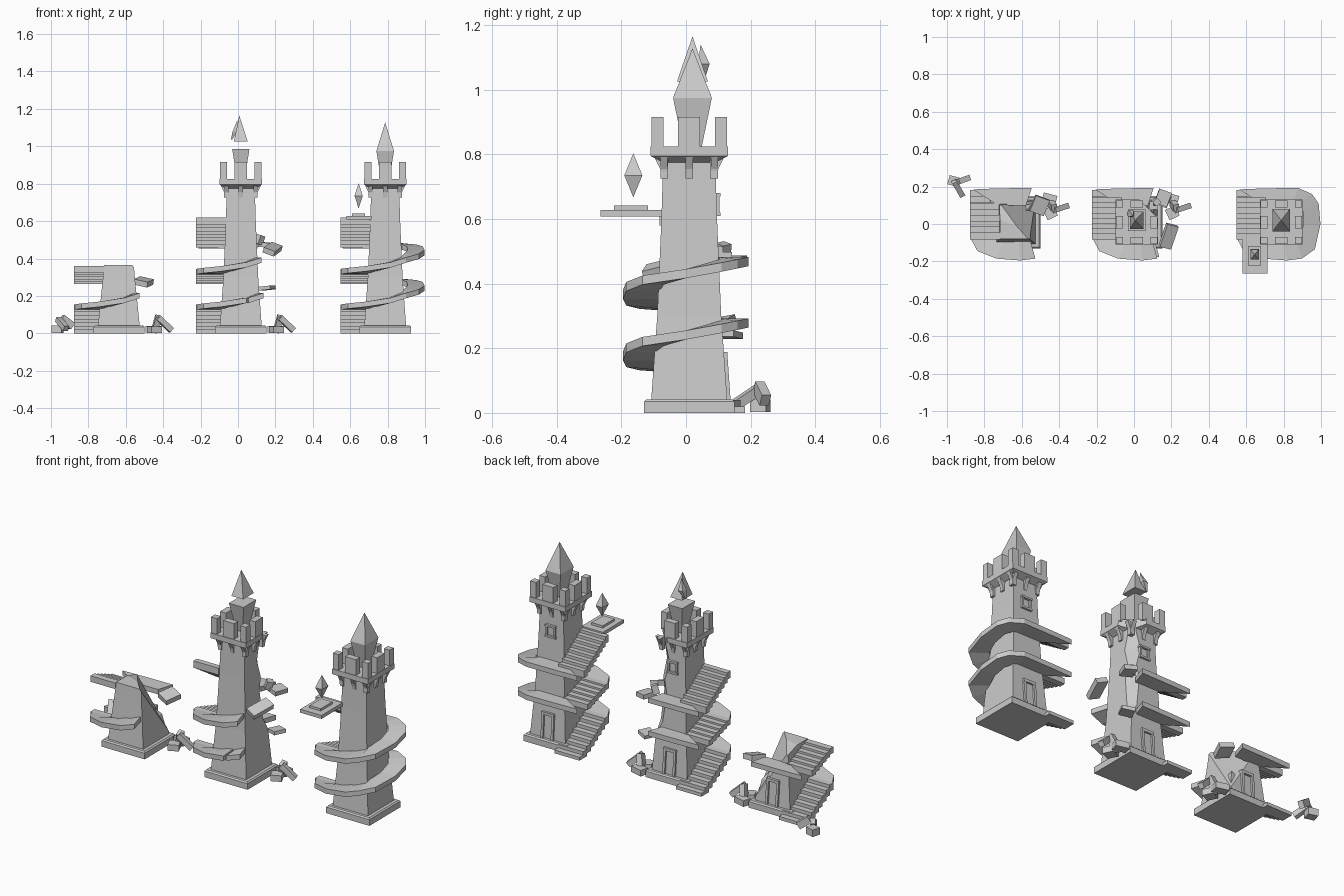
import bpy, bmesh
from math import radians
from mathutils import Vector, Matrix, Euler

if "Cube" in bpy.data.objects:
    bpy.data.objects.remove(bpy.data.objects["Cube"])

CY = 0.01


def finish(name, bm):
    bmesh.ops.recalc_face_normals(bm, faces=bm.faces)
    me = bpy.data.meshes.new(name)
    bm.to_mesh(me)
    bm.free()
    ob = bpy.data.objects.new(name, me)
    bpy.context.collection.objects.link(ob)
    return ob


def box(name, c, s, rot=(0, 0, 0)):
    bm = bmesh.new()
    m = Matrix.Translation(c) @ Euler([radians(a) for a in rot]).to_matrix().to_4x4() @ Matrix.Diagonal((*s, 1))
    bmesh.ops.create_cube(bm, size=1, matrix=m)
    return finish(name, bm)


def stack(name, cx, cy, rings, cut=None):
    """Four-sided solid through (z, half_x, half_y[, dx, dy]) rings."""
    bm = bmesh.new()
    loops = []
    for r in rings:
        z, hx, hy = r[:3]
        dx, dy = r[3:] if len(r) > 3 else (0, 0)
        loops.append([bm.verts.new((cx + dx + i * hx, cy + dy + j * hy, z))
                      for i, j in ((-1, -1), (1, -1), (1, 1), (-1, 1))])
    for a, b in zip(loops, loops[1:]):
        for k in range(4):
            bm.faces.new((a[k], a[(k + 1) % 4], b[(k + 1) % 4], b[k]))
    bm.faces.new(loops[0])
    bm.faces.new(loops[-1])
    bmesh.ops.remove_doubles(bm, verts=bm.verts, dist=1e-4)
    for co, no in cut or []:
        bmesh.ops.bisect_plane(bm, geom=bm.verts[:] + bm.edges[:] + bm.faces[:],
                               plane_co=co, plane_no=no, clear_outer=True)
        bmesh.ops.holes_fill(bm, edges=[e for e in bm.edges if e.is_boundary])
    return finish(name, bm)


def prism(name, profile, half, m):
    """Extrude a profile in local x/z along local y."""
    bm = bmesh.new()
    a = [bm.verts.new(m @ Vector((x, -half, z))) for x, z in profile]
    b = [bm.verts.new(m @ Vector((x, half, z))) for x, z in profile]
    n = len(a)
    for k in range(n):
        bm.faces.new((a[k], a[(k + 1) % n], b[(k + 1) % n], b[k]))
    bm.faces.new(a)
    bm.faces.new(b)
    return finish(name, bm)


# Walkway stations: outer x, y, inner x, y, top z
PATH = [(-.235, -.09, -.09, -.09, .155), (-.20, -.155, -.08, -.09, .16), (-.10, -.195, -.05, -.09, .17),
        (.03, -.205, .02, -.09, .19), (.11, -.195, .08, -.09, .215), (.18, -.145, .10, -.08, .235),
        (.21, -.01, .12, -.01, .255), (.20, .10, .115, .06, .275), (.165, .15, .09, .095, .285),
        (.09, .183, .06, .09, .292), (-.10, .18, -.08, .09, .292), (-.225, .175, -.09, .09, .292)]


def walkway(name, cx, i0, i1, dz, shift=(0, 0, 0)):
    bm = bmesh.new()
    rows = []
    for ox, oy, ix, iy, z in PATH[i0:i1 + 1]:
        z += dz
        rows.append([bm.verts.new((cx + x + shift[0], CY + y + shift[1], h + shift[2])) for x, y, h in
                     ((ox, oy, z), (ix, iy, z), (ix, iy, z - .028), (ox, oy, z - .028))])
    for a, b in zip(rows, rows[1:]):
        for k in range(4):
            bm.faces.new((a[k], a[(k + 1) % 4], b[(k + 1) % 4], b[k]))
    bm.faces.new(rows[0])
    bm.faces.new(rows[-1])
    finish(name, bm)


def flight(name, cx, y0, y1, z0, z1, n):
    dy, dz = (y1 - y0) / n, (z1 - z0) / n
    for i in range(n):
        top = z0 + dz * (i + 1)
        h = min(dz + .022, top)
        box(f"{name}_step", (cx - .16, CY + y0 + dy * (i + .5), top - h / 2), (.16, abs(dy) * 1.15, h))


def door_and_plinth(cx):
    stack("plinth", cx, CY, [(0, .137, .14), (.035, .137, .14), (.042, .13, .133)])
    for s in (-1, 1):
        box("door_jamb", (cx + s * .032, CY + .108, .11), (.014, .03, .14), (4, 0, 0))
    box("door_lintel", (cx, CY + .104, .18), (.078, .03, .016))


def crown(cx, broken=False):
    parts = [stack("crown_floor", cx, CY, [(.775, .078, .08), (.795, .113, .12), (.825, .113, .12)])]
    for i in (-1, 0, 1):
        for j in (-1, 0, 1):
            if (i, j) == (0, 0) or (broken and (i, j) == (1, 1)):
                continue
            sx = .068 if i == 0 else .037
            sy = .068 if j == 0 else .037
            box("merlon", (cx + i * .093, CY + j * .098, .865), (sx, sy, .1))
    # three corbels per side
    for q in range(4):
        for t in (-.078, 0, .078):
            m = Matrix.Translation((cx, CY, 0)) @ Matrix.Rotation(radians(90 * q), 4, 'Z') @ Matrix.Translation((0, t, 0))
            parts.append(prism("corbel", [(.065, .725), (.085, .725), (.09, .755), (.11, .796), (.065, .796)], .011, m))
    # window frame at the back
    for s in (-1, 1):
        box("window_jamb", (cx + s * .025, CY + .084, .645), (.01, .02, .06))
        box("window_bar", (cx, CY + .085, .645 + s * .03), (.066, .025, .011))
    return parts


BODY = [(.035, .112, .118), (.3, .093, .099), (.6, .08, .086), (.8, .074, .08)]

# --- intact tower
X = .787
door_and_plinth(X)
stack("intact_body", X, CY, BODY)
crown(X)
stack("spire", X, .02, [(.82, .022, .028), (.975, .047, .06), (1.128, 0, 0)])
flight("lower_flight", X, .17, -.09, 0, .155, 8)
walkway("lower_walkway", X, 0, 11, 0)
flight("middle_flight", X, .10, -.09, .285, .345, 6)
walkway("upper_walkway", X, 0, 11, .19)
flight("upper_flight", X, .13, -.09, .48, .62, 8)
box("platform", (X - .14, -.17, .618), (.135, .19, .02))
box("platform_plate", (X - .142, -.17, .634), (.07, .105, .014))
stack("platform_crystal", X - .142, -.163, [(.667, 0, 0), (.735, .022, .028), (.803, 0, 0)])

# --- damaged tower
X = .015
door_and_plinth(X)
body = stack("damaged_body", X, CY, BODY)
m = Matrix.Translation((X, CY, 0)) @ Matrix.Rotation(radians(45), 4, 'Z')
gash = prism("gash_cutter", [(.16, .2), (.11, .32), (.09, .48), (.098, .56), (.075, .66), (.092, .76),
                             (.1, .95), (.25, .95), (.25, .2)], .08, m)
gash.hide_render = True
gash.hide_viewport = True
gash.display_type = 'WIRE'
for ob in [body] + crown(X, True)[:1]:
    mod = ob.modifiers.new("gash", 'BOOLEAN')
    mod.operation = 'DIFFERENCE'
    mod.object = gash
    mod.solver = 'EXACT'
stack("broken_spire_base", X, .02, [(.82, .02, .026), (.985, .046, .058)])
stack("broken_spire_tip", X, .02, [(1.025, .037, .048, 0, 0), (1.165, 0, 0, -.008, 0)])
stack("spire_shard", X - .03, .055, [(1.035, .003, .004, -.02, 0), (1.08, .014, .018), (1.14, 0, 0, .012, -.01)])
flight("lower_flight", X, .17, -.09, 0, .155, 8)
walkway("lower_walkway", X, 0, 3, 0)
walkway("lower_walkway_fragment", X, 3, 4, 0, (.01, .01, 0))
walkway("lower_landing", X, 9, 11, 0)
flight("middle_flight", X, .10, -.09, .285, .345, 6)
walkway("upper_walkway", X, 0, 4, .19)
walkway("upper_landing", X, 9, 11, .19)
flight("upper_flight", X, .13, -.09, .48, .62, 8)
box("floating_fragment", (.185, -.065, .45), (.065, .13, .03), (14, 20, -14))
box("floating_fragment", (.155, .14, .472), (.07, .08, .025), (0, 5, -20))
box("floating_fragment", (.155, .13, .242), (.07, .07, .02), (0, -6, -25))
box("wall_fragment", (.115, .115, .5), (.035, .035, .05), (10, 15, 45))

# --- ruined tower: two sloping breaks on the back right
X = -.637
door_and_plinth(X)
stack("ruined_body", X, CY, [(.035, .112, .118), (.3, .085, .095), (.365, .08, .09)],
      [((X, CY - .01, .365), Vector((.62, .55, .45))),
       ((X - .02, CY + .0, .362), Vector((.1, .3, 1)))])
stack("ruined_core", X, CY, [(.035, .108, .113), (.16, .09, .095, -.005, -.005), (.25, .05, .05, -.03, -.03)])
flight("lower_flight", X, .17, -.09, 0, .155, 8)
walkway("lower_walkway", X, 0, 4, 0)
walkway("lower_landing", X, 9, 11, 0)
flight("middle_flight", X, .10, -.09, .285, .36, 6)
box("floating_fragment", (-.505, .10, .275), (.08, .09, .03), (10, 12, -20))

# --- fallen blocks
for X in (-.637, .015):
    box("fallen_block", (X + .245, .085, .05), (.1, .03, .03), (0, 42, 18))
    box("fallen_block", (X + .2, .10, .05), (.03, .04, .09), (22, 12, 10))
    box("fallen_block", (X + .185, .135, .022), (.075, .05, .035), (0, 0, -15))
    box("fallen_block", (X + .19, .06, .02), (.06, .06, .035), (0, 0, 25))
box("fallen_block", (-.965, .23, .022), (.055, .05, .04), (0, 0, -15))
box("fallen_block", (-.94, .19, .05), (.03, .1, .03), (30, 0, 30))
box("fallen_block", (-.915, .235, .06), (.075, .03, .04), (0, 35, 20))
